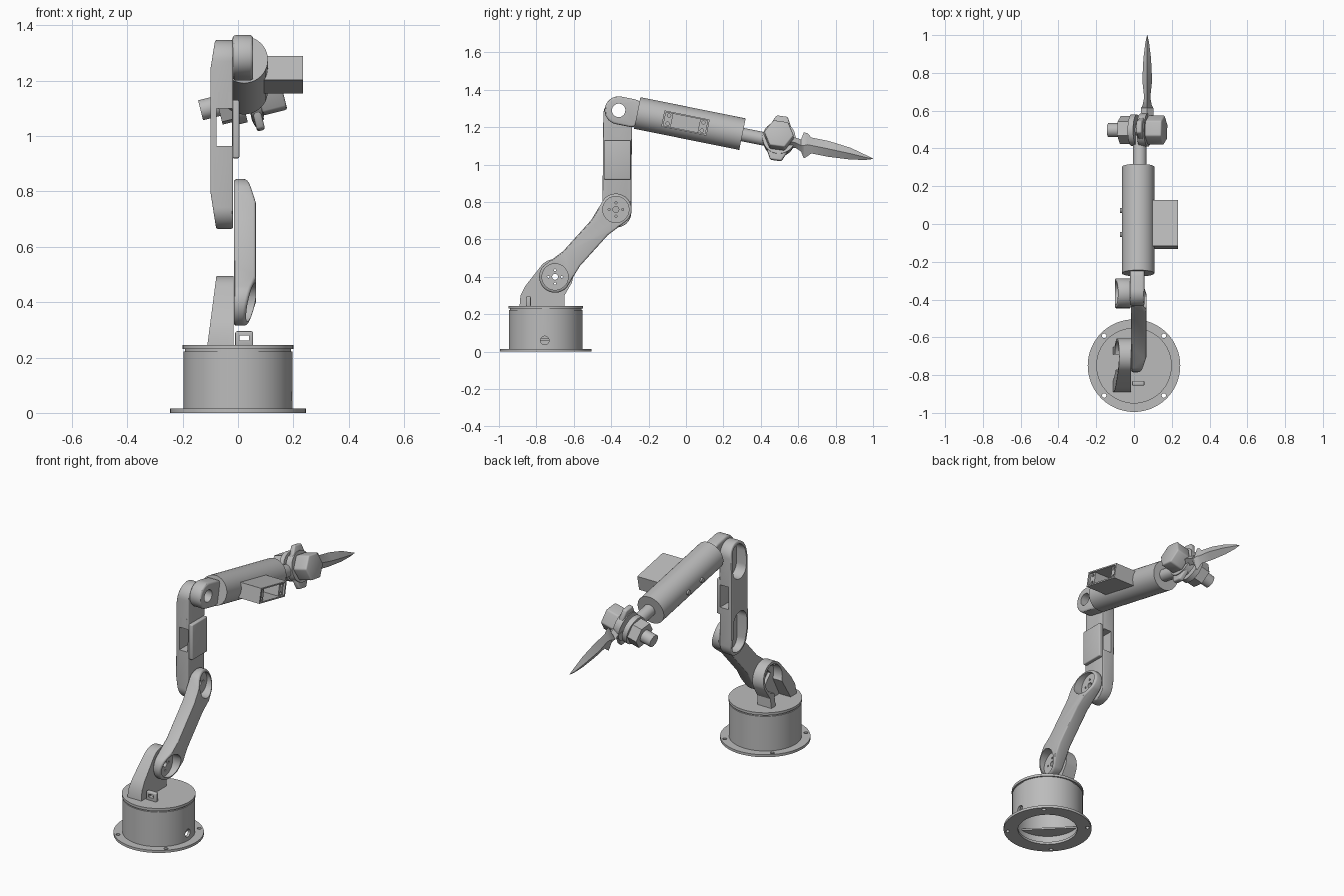
import bpy, bmesh
from math import sin, cos, pi, radians
from mathutils import Matrix, Vector

if "Cube" in bpy.data.objects:
    bpy.data.objects.remove(bpy.data.objects["Cube"])

grey = bpy.data.materials.new("plain_grey")
grey.use_nodes = True
colour = (0.5, 0.5, 0.5, 1)
grey.diffuse_color = colour
grey.node_tree.nodes["Principled BSDF"].inputs["Base Color"].default_value = colour
parts = []


def finish(name, bm, frame=None):
    bmesh.ops.recalc_face_normals(bm, faces=bm.faces)
    if frame:
        bm.transform(frame)
    mesh = bpy.data.meshes.new(name)
    bm.to_mesh(mesh)
    bm.free()
    mesh.materials.append(grey)
    ob = bpy.data.objects.new(name, mesh)
    bpy.context.collection.objects.link(ob)
    parts.append(ob)
    return ob


def prism(name, outline, x0, x1, frame=None):
    """Extrude a (y, z) outline along x."""
    bm = bmesh.new()
    face = bm.faces.new([bm.verts.new((x0, y, z)) for y, z in outline])
    new = bmesh.ops.extrude_face_region(bm, geom=[face])["geom"]
    verts = [g for g in new if isinstance(g, bmesh.types.BMVert)]
    bmesh.ops.translate(bm, verts=verts, vec=(x1 - x0, 0, 0))
    return finish(name, bm, frame)


def circle(r, y=0, z=0, n=40):
    return [(y + r * cos(2 * pi * i / n), z + r * sin(2 * pi * i / n)) for i in range(n)]


def rect(y0, y1, z0, z1):
    return [(y0, z0), (y1, z0), (y1, z1), (y0, z1)]


def stadium(p, q, r, waist=None):
    """Rounded link outline from p to q, optionally narrowed in the middle."""
    p, q = Vector(p), Vector(q)
    d = (q - p).normalized()
    n = Vector((-d.y, d.x))
    pts = []
    for a, b, s in ((p, q, 1), (q, p, -1)):
        if waist:
            pts += [a.lerp(b, t) - n * s * waist for t in (0.27, 0.5, 0.73)]
        for i in range(21):
            w = -pi / 2 + pi * i / 20
            pts.append(b + (d * cos(w) + n * sin(w)) * r * s)
    return pts


def rod(name, r, y0, y1, frame, x=0, z=0):
    """Cylinder lying along y."""
    turn = Matrix.Rotation(pi / 2, 4, "Z")
    return prism(name, circle(r, -x, z), y0, y1, frame @ turn)


def apply(ob, mod):
    bpy.context.view_layer.objects.active = ob
    bpy.ops.object.modifier_apply(modifier=mod.name)


def cut(ob, *cutters):
    for c in cutters:
        mod = ob.modifiers.new("cut", "BOOLEAN")
        mod.operation, mod.solver, mod.object = "DIFFERENCE", "EXACT", c
        apply(ob, mod)
        parts.remove(c)
        bpy.data.objects.remove(c)


def soften(ob, width):
    mod = ob.modifiers.new("soften", "BEVEL")
    mod.width, mod.segments, mod.limit_method = width, 3, "ANGLE"
    mod.angle_limit = radians(40)
    apply(ob, mod)


def slice_off(ob, point, normal):
    bm = bmesh.new()
    bm.from_mesh(ob.data)
    res = bmesh.ops.bisect_plane(bm, geom=bm.verts[:] + bm.edges[:] + bm.faces[:],
                                 plane_co=point, plane_no=normal, clear_outer=True)
    edges = [g for g in res["geom_cut"] if isinstance(g, bmesh.types.BMEdge)]
    bmesh.ops.edgeloop_fill(bm, edges=edges)
    bmesh.ops.recalc_face_normals(bm, faces=bm.faces)
    bm.to_mesh(ob.data)
    bm.free()


# Hollow round base with flange and lid
base_at = Matrix.Translation((0, -0.75, 0))
profile = [(0.165, 0), (0.245, 0), (0.245, 0.015), (0.197, 0.015), (0.197, 0.222), (0.192, 0.222),
           (0.192, 0.23), (0.2, 0.23), (0.2, 0.245), (0, 0.245), (0, 0.22), (0.182, 0.22),
           (0.182, 0.015), (0.165, 0.015)]
bm = bmesh.new()
vs = [bm.verts.new((r, 0, z)) for r, z in profile]
es = [bm.edges.new((vs[i - 1], vs[i])) for i in range(len(vs))]
bmesh.ops.spin(bm, geom=vs + es, cent=(0, 0, 0), axis=(0, 0, 1), angle=2 * pi, steps=64)
bmesh.ops.remove_doubles(bm, verts=bm.verts, dist=0.0005)
bmesh.ops.dissolve_degenerate(bm, edges=bm.edges, dist=0.0001)
base = finish("base", bm, base_at)
upright = Matrix.Rotation(pi / 2, 4, "Y")
for sx in (-1, 1):
    for sy in (-1, 1):
        hole = prism("hole", circle(0.012, 0, 0, 12), -0.1, 0.1,
                     base_at @ Matrix.Translation((sx * 0.158, sy * 0.158, 0)) @ upright)
        cut(base, hole)
cut(base, prism("cable_hole", circle(0.023, -0.755, 0.06, 20), 0.1, 0.3))
for s in (0, pi):
    seg = [(0.183 * cos(a / 10), 0.183 * sin(a / 10)) for a in range(-10, 11, 2)]
    prism("inner_shelf", seg, -0.07, -0.06,
          base_at @ Matrix.Rotation(s - pi / 4, 4, "Z") @ upright)
loop = prism("lid_loop", rect(-0.855, -0.83, 0.24, 0.295), -0.01, 0.055)
soften(loop, 0.006)
cut(loop, prism("loop_hole", rect(-0.9, -0.8, 0.262, 0.28), 0.005, 0.04))

# Shoulder bracket: sloped foot with an open cup
S, E, J = (-0.70, 0.40), (-0.375, 0.76), (-0.36, 1.29)
cap = [(S[0] + 0.095 * cos(radians(a)), S[1] + 0.095 * sin(radians(a))) for a in range(-20, 141, 8)]
bracket = prism("shoulder_bracket", [(-0.89, 0.24), (-0.65, 0.24), (-0.65, 0.3)] + cap
                + [(-0.86, 0.35), (-0.885, 0.3)], -0.11, -0.017)
slice_off(bracket, (-0.11, 0, 0.25), (-0.23, 0, 0.03))
cut(bracket, prism("cup", circle(0.08, *S), -0.3, -0.035),
    prism("foot_gap", [(-0.84, 0.23), (-0.69, 0.23), (-0.69, 0.36), (-0.77, 0.36)], -0.3, -0.035),
    prism("servo_hole", circle(0.05, *S, 4), -0.3, 0))
for k in range(5):
    a = radians(20 + 25 * k)
    prism("cup_rib", circle(0.012, S[0] + 0.08 * cos(a), S[1] + 0.08 * sin(a), 8), -0.07, -0.03)

# Lower arm with a sloped cup at both ends
lower = prism("lower_arm", stadium(S, E, 0.085, 0.06), -0.015, 0.065)
d = Vector((0, E[0] - S[0], E[1] - S[1])).normalized()
for c, s in ((S, -1), (E, 1)):
    start = Vector((0.065, *c)) - d * s * 0.06
    slice_off(lower, start, Vector((0.145, 0, 0)) + d * s * 0.04)
soften(lower, 0.01)
for c in (S, E):
    cut(lower, prism("cup", circle(0.07, *c), 0.008, 0.2),
        prism("shaft_hole", circle(0.016, *c, 16), -0.1, 0.1))
    for k in range(4):
        y, z = circle(0.036, *c, 4)[k]
        cut(lower, prism("screw_hole", circle(0.006, y, z, 10), -0.1, 0.1))

# Upper arm: two long pockets, a waist block and a window
upper = prism("upper_arm", stadium((-0.37, 0.742), (-0.365, 1.27), 0.077), -0.10, -0.018)
slice_off(upper, (-0.10, 0, 0.8), (-0.14, 0, -0.022))
slice_off(upper, (-0.10, 0, 1.24), (-0.105, 0, 0.017))
soften(upper, 0.006)
cut(upper, prism("low_pocket", stadium((-0.37, 0.745), (-0.37, 0.87), 0.062), -0.2, -0.035),
    prism("high_pocket", stadium((-0.365, 1.19), (-0.365, 1.268), 0.062), -0.2, -0.035),
    prism("window", rect(-0.6, -0.1, 0.965, 1.1), -0.077, -0.022),
    prism("pin_hole", circle(0.036, *J), -0.3, 0.2))
plate = prism("waist_plate", rect(-0.437, -0.295, 0.92, 1.13), -0.022, 0.005)
soften(plate, 0.006)
for z in (0.935, 1.13):
    for x in (-0.068, -0.03):
        prism("window_rib", rect(-0.444, -0.43, z - 0.03, z + 0.03), x - 0.005, x + 0.005)

# Forearm, tilted about the elbow pin
fore = Matrix.Translation((0.022, *J)) @ Matrix.Rotation(radians(-11.4), 4, "X")
knuckle = prism("forearm_knuckle", stadium((0, 0), (0.07, 0), 0.075), -0.042, 0.033, fore)
soften(knuckle, 0.012)
cut(knuckle, prism("pin_hole", circle(0.036), -0.3, 0.3, fore))
rod("forearm_tube", 0.086, 0.1, 0.674, fore, z=0.006)
rod("wrist_rod", 0.036, 0.66, 0.84, fore, 0.008, 0.004)
for y in (0.31, 0.44):
    prism("side_screw", circle(0.014, y, 0.0, 16), -0.096, -0.07, fore)

# Open servo box on the forearm side
box = prism("servo_box", rect(0.24, 0.487, -0.04, 0.048), 0.06, 0.212, fore)
cut(box, prism("recess", rect(0.25, 0.477, -0.032, 0.04), 0.2, 0.3, fore),
    prism("cavity", rect(0.29, 0.437, -0.032, 0.04), 0.09, 0.3, fore))
for y in (0.27, 0.457):
    for z in (-0.018, 0.026):
        cut(box, prism("screw_hole", circle(0.009, y, z, 12), 0.15, 0.3, fore))

# Wrist bolt, nut and winged washer
wrist = (Matrix.Translation((0.02, 0.497, 1.132)) @ Matrix.Rotation(radians(-14), 4, "Y")
         @ Matrix.Rotation(radians(-8), 4, "X"))
prism("bolt_shaft", circle(0.037), -0.16, 0.08, wrist)
prism("hex_nut", circle(0.075, 0, 0, 6), -0.095, -0.035, wrist)
prism("collar", circle(0.083), -0.035, -0.005, wrist)
prism("winged_washer", circle(0.088), 0.015, 0.055, wrist)
wing = prism("washer_wings", [(-0.06, -0.06), (-0.03, -0.122), (0.03, -0.122), (0.06, -0.06),
                              (0.06, 0.06), (0.03, 0.122), (-0.03, 0.122), (-0.06, 0.06)],
             0.02, 0.05, wrist)
soften(wing, 0.008)
head = prism("bolt_head", circle(0.08, 0, 0, 6), 0.055, 0.145, wrist)
soften(head, 0.008)

# Blade with handle and guard: diamond sections (y, top, bottom, half thickness)
stations = [(0.54, 1.165, 1.09, 0.036), (0.585, 1.145, 1.09, 0.032), (0.615, 1.135, 1.07, 0.032),
            (0.63, 1.172, 1.033, 0.024), (0.65, 1.168, 1.045, 0.02), (0.67, 1.145, 1.06, 0.016),
            (0.76, 1.127, 1.042, 0.026), (0.88, 1.09, 1.027, 0.02), (0.96, 1.052, 1.025, 0.01),
            (1.0, 1.033, 1.03, 0.001)]
bm = bmesh.new()
rings = []
for y, top, low, t in stations:
    mid = (top + low) / 2
    rings.append([bm.verts.new((0.07 + x, y, z))
                  for x, z in ((0, top), (t, mid), (0, low), (-t, mid))])
for a, b in zip(rings, rings[1:]):
    for i in range(4):
        bm.faces.new((a[i - 1], a[i], b[i], b[i - 1]))
bm.faces.new(rings[0])
bm.faces.new(rings[-1])
finish("blade", bm)

# Smooth round surfaces, keep hard edges
bpy.ops.object.select_all(action="DESELECT")
for ob in parts:
    ob.select_set(True)
bpy.context.view_layer.objects.active = parts[0]
bpy.ops.object.shade_smooth_by_angle(angle=radians(30))
